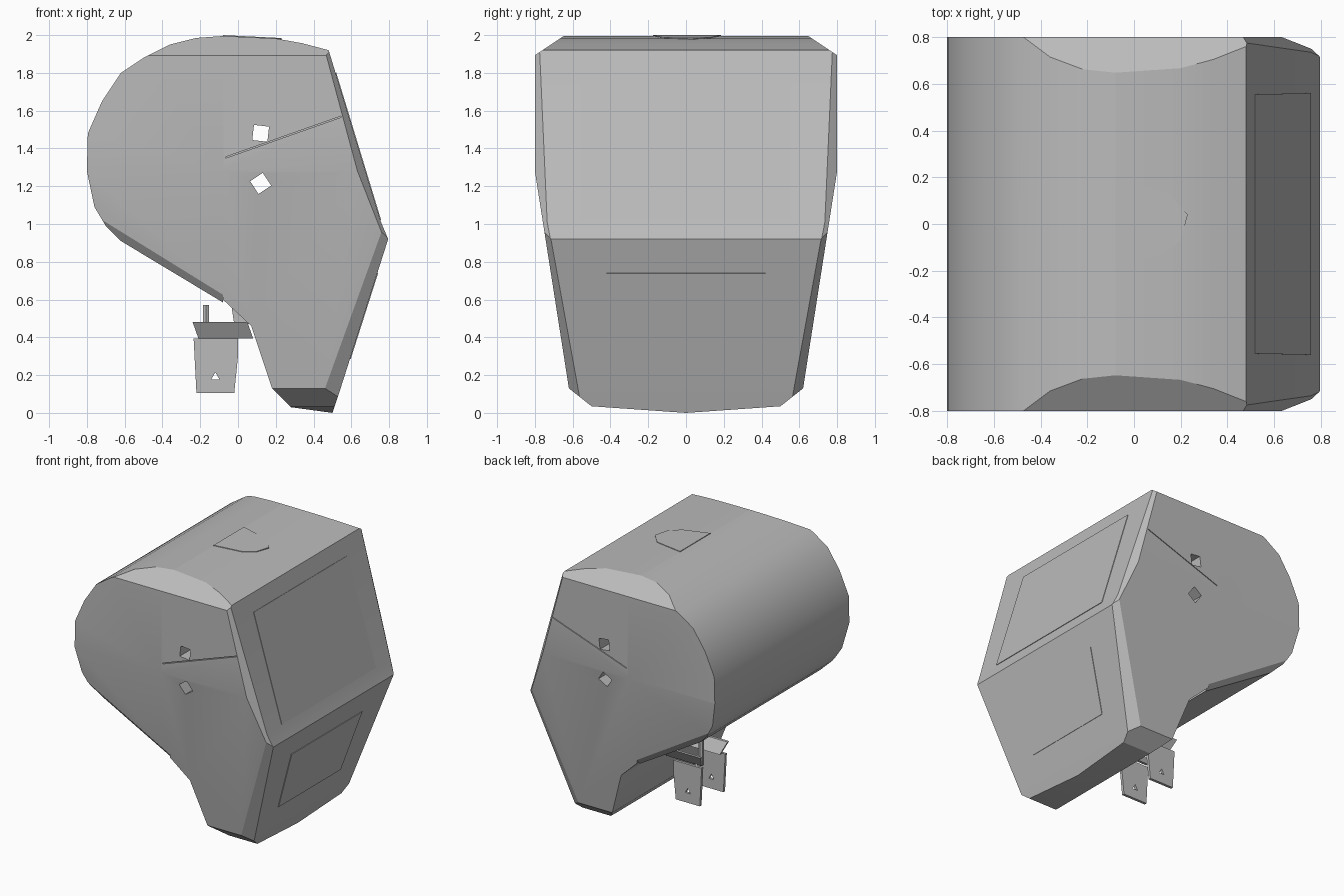
import bpy, bmesh, math
from mathutils import Vector

cube = bpy.data.objects.get("Cube")
if cube:
    bpy.data.objects.remove(cube, do_unlink=True)

grey = bpy.data.materials.new("plain grey")
grey.use_nodes = True
grey.diffuse_color = (0.5, 0.5, 0.5, 1)
grey.node_tree.nodes["Principled BSDF"].inputs["Base Color"].default_value = grey.diffuse_color


def finish(name, bm):
    bmesh.ops.recalc_face_normals(bm, faces=bm.faces)
    mesh = bpy.data.meshes.new(name)
    bm.to_mesh(mesh)
    bm.free()
    mesh.materials.append(grey)
    ob = bpy.data.objects.new(name, mesh)
    bpy.context.collection.objects.link(ob)
    return ob


def prism(bm, points, offset):
    """Closed solid between an outline and its copy moved by offset."""
    a = [bm.verts.new(p) for p in points]
    b = [bm.verts.new(Vector(p) + Vector(offset)) for p in points]
    bm.faces.new(a)
    bm.faces.new(b[::-1])
    for i in range(len(a)):
        j = (i + 1) % len(a)
        bm.faces.new((a[j], a[i], b[i], b[j]))


def slice_off(bm, inside, p, q, r):
    """Cut away the far side of a plane through three points, on both ends."""
    for s in (1, -1):
        p1, q1, r1 = (Vector((v[0], s * v[1], v[2])) for v in (p, q, r))
        n = (q1 - p1).cross(r1 - p1).normalized()
        if n.dot(Vector(inside) - p1) > 0:
            n = -n
        geom = bm.verts[:] + bm.edges[:] + bm.faces[:]
        bmesh.ops.bisect_plane(bm, geom=geom, plane_co=p1, plane_no=n, clear_outer=True)
        edges = [e for e in bm.edges if e.is_boundary]
        if edges:
            bmesh.ops.holes_fill(bm, edges=edges, sides=0)


def shell(name, profile, inside, cuts):
    bm = bmesh.new()
    prism(bm, [(x, -0.8, z) for x, z in profile], (0, 1.6, 0))
    for c in cuts:
        slice_off(bm, inside, *c)
    return finish(name, bm)


def drill(target, cutter):
    cutter.hide_render = True
    mod = target.modifiers.new("hole", "BOOLEAN")
    mod.operation, mod.solver, mod.object = "DIFFERENCE", "EXACT", cutter
    bpy.context.view_layer.objects.active = target
    bpy.ops.object.modifier_apply(modifier=mod.name)
    bpy.data.objects.remove(cutter, do_unlink=True)


def rod(sides, radius, depth, loc, rot):
    bpy.ops.mesh.primitive_cylinder_add(vertices=sides, radius=radius, depth=depth,
                                        location=loc, rotation=rot)
    return bpy.context.object


# Planes shared by both housing halves: side taper and top chamfer
taper = ((0, 0.8, 1.28), (1, 0.8, 1.28), (0, 0.62, 0.13))
top_chamfer = ((0, 0.64, 2), (1, 0.64, 2), (0, 0.79, 1.9))

# Angular half with the two sloping faces
front = shell("housing_front",
              [(-0.08, 1.995), (0.2, 1.982), (0.34, 1.957), (0.48, 1.92), (0.757, 1.01),
               (0.795, 0.92), (0.54, 0.12), (0.5, 0), (0.28, 0.03), (0.18, 0.13),
               (0.07, 0.46), (-0.08, 0.6)],
              (0.2, 0, 1.2),
              [taper, top_chamfer,
               ((0.48, 0.775, 1.92), (0.757, 0.735, 1.01), (0.46, 0.8, 1.92)),
               ((0.795, 0.715, 0.92), (0.54, 0.57, 0.12), (0.75, 0.745, 0.93)),
               ((0.18, 0.62, 0.13), (0.5, 0.62, 0.13), (0.3, 0.5, 0.035)),
               ((0, 0, 0), (0.5, 0, 0), (0, 0.5, 0.035))])

# Rounded half
lobe = shell("housing_lobe",
             [(-0.08, 1.995), (-0.22, 1.985), (-0.36, 1.95), (-0.5, 1.88), (-0.62, 1.8),
              (-0.72, 1.65), (-0.795, 1.48), (-0.8, 1.28), (-0.76, 1.09), (-0.7, 0.99),
              (-0.62, 0.91), (-0.08, 0.585)],
             (-0.3, 0, 1.2),
             [taper, top_chamfer,
              ((-0.62, 0.71, 0.91), (-0.08, 0.665, 0.585), (-0.62, 0.75, 0.96))])

# Two square holes and a slit in each end cap
for z, turn in ((1.48, 0.9), (1.215, 0.2)):
    drill(front, rod(4, 0.057, 2, (0.12, 0, z), (math.pi / 2, turn, 0)))
for s in (1, -1):
    bpy.ops.mesh.primitive_cube_add(size=1, location=(0.24, s * 0.8, 1.46),
                                    rotation=(0, -0.34, 0))
    slit = bpy.context.object
    slit.scale = (0.65, 0.03, 0.006)
    bpy.context.view_layer.update()
    drill(front, slit)


# Thin panels lying on the sloping faces
def panel(name, low, high, z0, z1, w0, w1):
    def x(z):
        return low[0] + (high[0] - low[0]) * (z - low[1]) / (high[1] - low[1])
    n = Vector((high[1] - low[1], 0, low[0] - high[0])).normalized()
    bm = bmesh.new()
    prism(bm, [(x(z0), -w0, z0), (x(z0), w0, z0), (x(z1), w1, z1), (x(z1), -w1, z1)], n * 0.004)
    return finish(name, bm)


panel("upper_panel", (0.757, 1.01), (0.48, 1.92), 1.02, 1.8, 0.56, 0.555)
panel("lower_panel", (0.54, 0.12), (0.795, 0.92), 0.285, 0.74, 0.37, 0.42)

# Thin raised tab on the top
bm = bmesh.new()
outline = [(-0.08, -0.175), (0.12, -0.13), (0.2, -0.07), (0.23, 0.04), (0.15, 0.13), (-0.08, 0.185)]
prism(bm, [(x, y, 1.991 - 0.05 * (x + 0.08)) for x, y in outline], (0, 0, 0.009))
finish("top_tab", bm)

# Mounting bracket: flared plate, two hanging lugs and a neck
bm = bmesh.new()
prism(bm, [(-0.24, -0.17, 0.48), (0.06, -0.17, 0.48), (0.06, 0.17, 0.48), (-0.24, 0.17, 0.48)],
      (0, 0, -0.025))
for s in (1, -1):
    prism(bm, [(-0.24, s * 0.17, 0.48), (0.05, s * 0.17, 0.48),
               (0.08, s * 0.12, 0.395), (-0.21, s * 0.12, 0.395)], (0, -s * 0.02, 0))
plate = finish("bracket_plate", bm)
for x, y in ((-0.17, 0.06), (-0.17, -0.06), (-0.07, 0)):
    drill(plate, rod(6, 0.018, 0.2, (x, y, 0.47), (0, 0, 0)))

for s, name in ((1, "bracket_lug_back"), (-1, "bracket_lug_front")):
    bm = bmesh.new()
    prism(bm, [(-0.235, s * 0.13, 0.395), (0, s * 0.13, 0.395), (0, s * 0.13, 0.3),
               (-0.02, s * 0.13, 0.105), (-0.22, s * 0.13, 0.105)], (0, s * 0.02, 0))
    lug = finish(name, bm)
    drill(lug, rod(3, 0.025, 0.5, (-0.12, s * 0.14, 0.19), (math.pi / 2, 0, 0)))

bm = bmesh.new()
prism(bm, [(-0.04, -0.1, 0.6), (-0.02, -0.1, 0.47), (0.08, -0.1, 0.47), (0.08, -0.1, 0.6)],
      (0, 0.2, 0))
finish("bracket_neck", bm)

# Smooth the curved back, keep real edges sharp
bpy.ops.object.select_all(action="DESELECT")
for ob in (front, lobe):
    ob.select_set(True)
bpy.context.view_layer.objects.active = lobe
bpy.ops.object.shade_smooth_by_angle(angle=math.radians(28))
